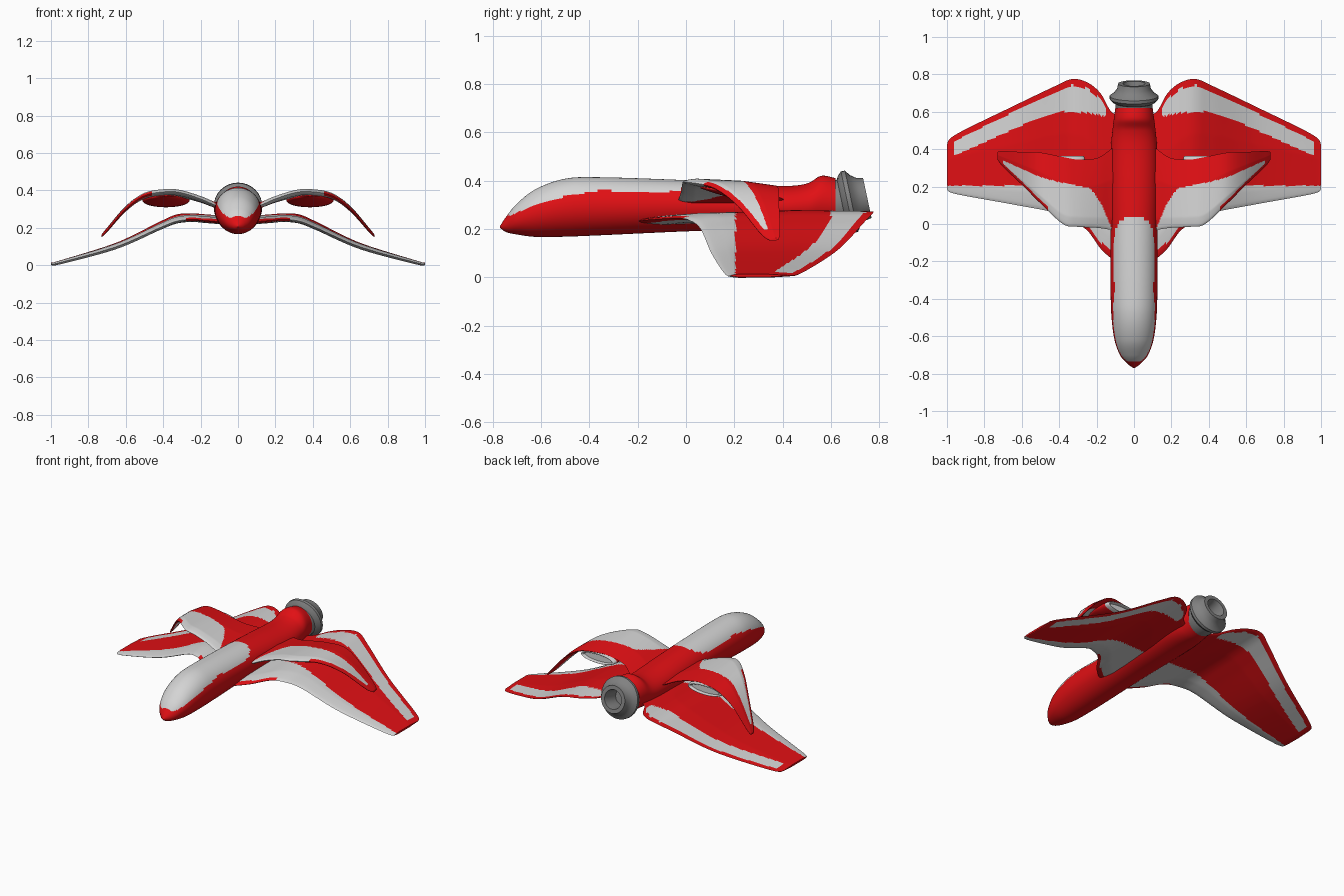
import bpy, bmesh, math
from mathutils import Vector, Matrix

cube = bpy.data.objects.get("Cube")
if cube:
    bpy.data.objects.remove(cube, do_unlink=True)


def material(name, r, g, b):
    m = bpy.data.materials.new(name)
    m.use_nodes = True
    m.diffuse_color = (r, g, b, 1)
    m.node_tree.nodes["Principled BSDF"].inputs["Base Color"].default_value = (r, g, b, 1)
    return m


RED, WHITE = 0, 1
PAINT = [material("red paint", 0.75, 0.005, 0.007), material("white paint", 0.66, 0.66, 0.66)]
METAL = material("grey metal", 0.22, 0.22, 0.22)


def lerp(table, v):
    """Linear lookup in a list of (key, value) pairs."""
    if v <= table[0][0]:
        return table[0][1]
    for (a, p), (b, q) in zip(table, table[1:]):
        if v <= b:
            return p + (q - p) * (v - a) / (b - a)
    return table[-1][1]


def smooth_stations(stations, steps):
    """Catmull-Rom rows between the given stations."""
    pts = [stations[0]] + stations + [stations[-1]]
    rows = []
    for p0, p1, p2, p3 in zip(pts, pts[1:], pts[2:], pts[3:]):
        for k in range(steps):
            t = k / steps
            rows.append([0.5 * (2 * b + (c - a) * t + (2 * a - 5 * b + 4 * c - d) * t * t
                                + (3 * b - a - 3 * c + d) * t ** 3)
                         for a, b, c, d in zip(p0, p1, p2, p3)])
    return rows + [list(stations[-1])]


def loft(name, rings, mats, rule=None, mirror=False, angle=40):
    """Skin closed rings, cap both ends, colour faces by a rule on their centre."""
    bm = bmesh.new()
    rows = [[bm.verts.new(p) for p in ring] for ring in rings]
    n = len(rows[0])
    for a, b in zip(rows, rows[1:]):
        for i in range(n):
            bm.faces.new((a[i], a[(i + 1) % n], b[(i + 1) % n], b[i]))
    bm.faces.new(rows[0])
    bm.faces.new(rows[-1])
    bmesh.ops.recalc_face_normals(bm, faces=bm.faces)
    if rule:
        for f in bm.faces:
            f.material_index = rule(f.calc_center_median())
    mesh = bpy.data.meshes.new(name)
    bm.to_mesh(mesh)
    bm.free()
    ob = bpy.data.objects.new(name, mesh)
    bpy.context.collection.objects.link(ob)
    for m in mats:
        mesh.materials.append(m)
    if mirror:
        ob.modifiers.new("Mirror", "MIRROR").use_clip = False
    bpy.ops.object.select_all(action="DESELECT")
    ob.select_set(True)
    bpy.context.view_layer.objects.active = ob
    bpy.ops.object.shade_smooth_by_angle(angle=math.radians(angle))
    return ob


def tube_rings(stations, steps, segs, cx=0.0):
    """Elliptical sections along y from (y, half width, bottom, top)."""
    rings = []
    for y, w, lo, hi in smooth_stations(stations, steps):
        angles = [2 * math.pi * i / segs for i in range(segs)]
        rings.append([(cx + w * math.cos(a), y, (lo + hi) / 2 + (hi - lo) / 2 * math.sin(a))
                      for a in angles])
    return rings


def wing_rings(stations, steps, chord=56):
    """Thin lens sections along x from (x, lead y, trail y, lead z, trail z, thickness)."""
    rings = []
    for x, y0, y1, z0, z1, th in smooth_stations(stations, steps):
        def point(t, side):
            half = th * 0.5 * min(1, 2.6 * math.sqrt(t)) * min(1, 0.15 + 2.2 * (1 - t))
            return (x, y0 + (y1 - y0) * t, z0 + (z1 - z0) * t + side * half)
        rings.append([point(i / chord, 1) for i in range(chord + 1)]
                     + [point(i / chord, -1) for i in range(chord - 1, 0, -1)])
    return rings


# Fuselage with a white canopy on top of the nose
body = [(-0.77, 0.003, 0.205, 0.212), (-0.745, 0.038, 0.187, 0.25), (-0.70, 0.075, 0.177, 0.305),
        (-0.62, 0.104, 0.167, 0.366), (-0.5, 0.12, 0.168, 0.408), (-0.35, 0.125, 0.174, 0.414),
        (0.0, 0.125, 0.19, 0.402), (0.2, 0.127, 0.195, 0.39), (0.4, 0.124, 0.2, 0.378),
        (0.5, 0.115, 0.2, 0.388), (0.56, 0.108, 0.2, 0.42), (0.62, 0.1, 0.205, 0.41)]
CANOPY = [(-0.74, 0.25), (-0.65, 0.29), (-0.5, 0.335), (-0.35, 0.36), (0, 0.345)]


def body_rule(c):
    if not -0.735 < c.y < 0.04 or c.z < lerp(CANOPY, c.y):
        return RED
    return WHITE if c.y < -0.06 or math.hypot(c.x, c.y + 0.06) < 0.104 else RED


loft("fuselage", tube_rings(body, 14, 72), PAINT, body_rule)

# Main wings, drooping to the ground at the tips
main = [(0.04, -0.24, 0.56, 0.225, 0.255, 0.03), (0.12, -0.185, 0.6, 0.235, 0.26, 0.035),
        (0.18, -0.13, 0.7, 0.24, 0.265, 0.035), (0.25, -0.035, 0.757, 0.245, 0.27, 0.035),
        (0.33, 0.015, 0.775, 0.235, 0.265, 0.035), (0.42, 0.06, 0.738, 0.2, 0.225, 0.034),
        (0.65, 0.105, 0.628, 0.1, 0.11, 0.03), (0.95, 0.16, 0.48, 0.015, 0.017, 0.02),
        (1.0, 0.185, 0.425, 0.007, 0.007, 0.012)]
MAIN_LEAD = [(s[0], s[1]) for s in main]
MAIN_TRAIL = [(s[0], s[2]) for s in main]
BAND = [(0.15, 0.575), (0.25, 0.595), (0.38, 0.602), (0.55, 0.55), (0.96, 0.365)]


def main_rule(c):
    x, y = c.x, c.y
    if y < 0.205:
        edge = y - lerp(MAIN_LEAD, x)
        return RED if x < 0.28 and edge < 0.035 else WHITE
    if x > 0.96 or y > lerp(MAIN_TRAIL, x) - 0.032:
        return RED
    return WHITE if x > 0.15 and y > lerp(BAND, x) else RED


loft("main_wings", wing_rings(main, 14), PAINT, main_rule, mirror=True)

# Upper arched wings
upper = [(0.07, -0.04, 0.44, 0.305, 0.305, 0.03), (0.13, -0.03, 0.395, 0.325, 0.325, 0.032),
         (0.2, -0.02, 0.352, 0.355, 0.348, 0.032), (0.3, -0.015, 0.345, 0.387, 0.37, 0.032),
         (0.38, 0.0, 0.358, 0.394, 0.378, 0.032), (0.5, 0.11, 0.382, 0.372, 0.368, 0.032),
         (0.6, 0.21, 0.385, 0.3, 0.305, 0.028), (0.7, 0.305, 0.39, 0.185, 0.195, 0.02),
         (0.73, 0.345, 0.385, 0.155, 0.158, 0.012)]
UPPER_LEAD = [(s[0], s[1]) for s in upper]
SPLIT = [(0.12, -0.02), (0.17, 0.1), (0.23, 0.19), (0.4, 0.225), (0.5, 0.25), (0.7, 0.34)]


def upper_rule(c):
    edge = c.y - lerp(UPPER_LEAD, c.x)
    if c.x > 0.7 or (c.x > 0.46 and edge < 0.018):
        return RED
    return WHITE if c.y < lerp(SPLIT, c.x) else RED


loft("upper_wings", wing_rings(upper, 12), PAINT, upper_rule, mirror=True)

# Flattened thruster pods under the upper wings, open at the back
pod = [(0.06, 0.01, 0.368, 0.375), (0.14, 0.085, 0.342, 0.38), (0.24, 0.122, 0.318, 0.382),
       (0.32, 0.125, 0.31, 0.38), (0.36, 0.118, 0.313, 0.376), (0.362, 0.105, 0.318, 0.37),
       (0.345, 0.1, 0.321, 0.367)]
loft("thruster_pods", tube_rings(pod, 6, 40, cx=0.385), PAINT,
     lambda c: WHITE if c.y > 0.34 else RED, mirror=True)

# Tail nozzle: a turned profile of (radius, distance), tilted slightly upward
nozzle = [(0.085, -0.04), (0.098, 0.0), (0.1, 0.045), (0.112, 0.05), (0.13, 0.068), (0.13, 0.085),
          (0.108, 0.1), (0.09, 0.125), (0.085, 0.152), (0.06, 0.152), (0.055, 0.13), (0.05, 0.05)]
place = Matrix.Translation((0, 0.602, 0.297)) @ Matrix.Rotation(math.radians(12), 4, "X")
rings = [[place @ Vector((r * math.cos(a), d, r * math.sin(a)))
          for a in (math.tau * i / 32 for i in range(32))] for r, d in nozzle]
loft("tail_nozzle", rings, [METAL], angle=30)
